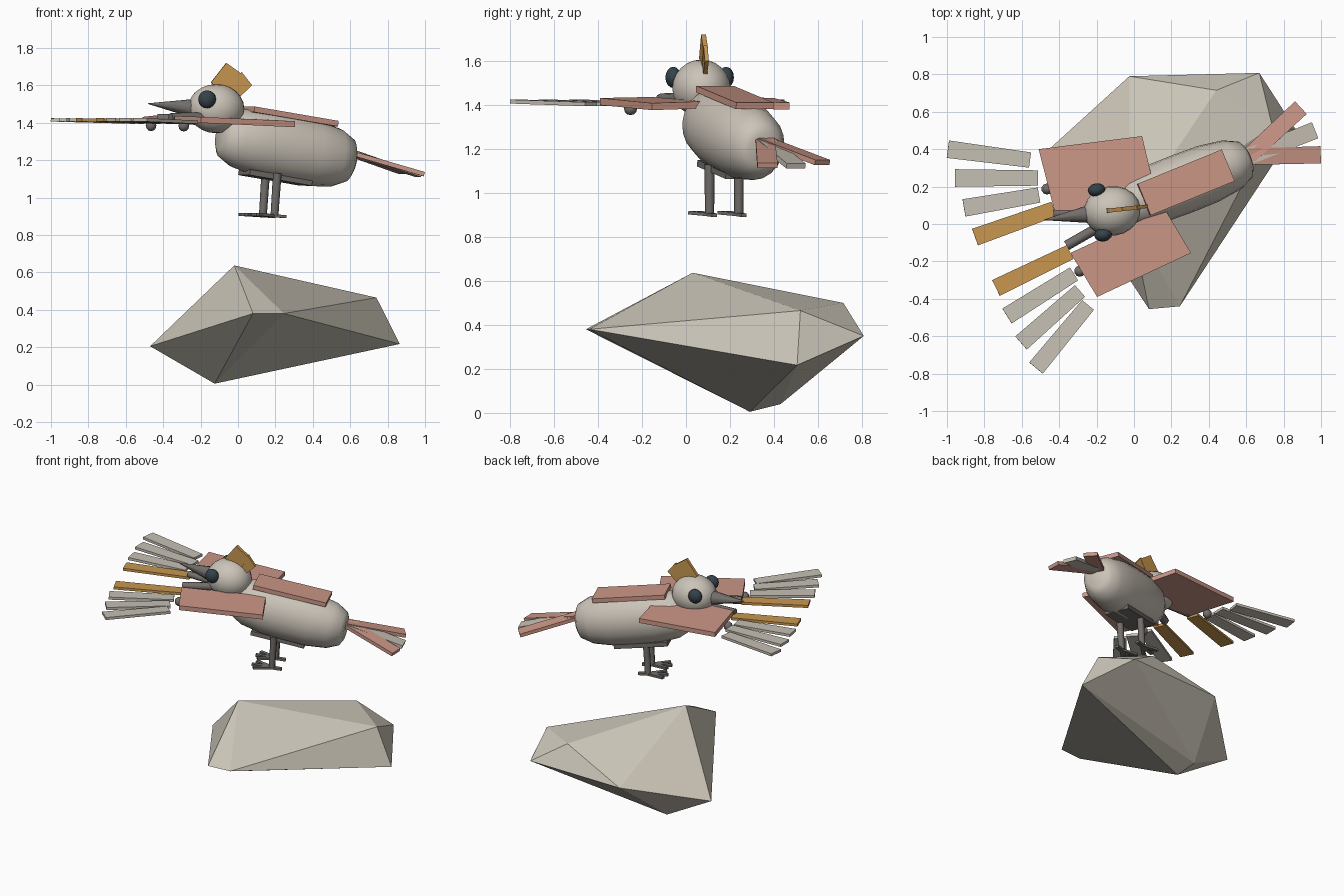
import bpy, bmesh, math
from mathutils import Vector, Matrix

if "Cube" in bpy.data.objects:
    bpy.data.objects.remove(bpy.data.objects["Cube"])

def mat(name, rgb):
    m = bpy.data.materials.new(name)
    m.diffuse_color = (*rgb, 1)
    m.use_nodes = True
    m.node_tree.nodes["Principled BSDF"].inputs["Base Color"].default_value = m.diffuse_color
    return m

CREAM = mat("cream", (0.60, 0.55, 0.48))
STONE = mat("stone", (0.60, 0.56, 0.48))
FEATHER = mat("pale_feather", (0.57, 0.53, 0.46))
PINK = mat("dusty_pink", (0.60, 0.31, 0.24))
GOLD = mat("gold", (0.58, 0.31, 0.08))
GREY = mat("warm_grey", (0.17, 0.155, 0.145))
EYE = mat("eye_slate", (0.035, 0.055, 0.07))

def finish(bm, name, material, smooth=False):
    bmesh.ops.recalc_face_normals(bm, faces=bm.faces)
    me = bpy.data.meshes.new(name)
    bm.to_mesh(me)
    bm.free()
    ob = bpy.data.objects.new(name, me)
    bpy.context.collection.objects.link(ob)
    me.materials.append(material)
    if smooth:
        bpy.ops.object.select_all(action='DESELECT')
        ob.select_set(True)
        bpy.context.view_layer.objects.active = ob
        bpy.ops.object.shade_smooth_by_angle(angle=math.radians(50))
    return ob

def slab(name, corners, offset, material):
    """Solid plate: outline extruded by +-offset."""
    bm = bmesh.new()
    o = Vector(offset)
    lo = [bm.verts.new(Vector(c) - o) for c in corners]
    hi = [bm.verts.new(Vector(c) + o) for c in corners]
    bm.faces.new(lo[::-1])
    bm.faces.new(hi)
    n = len(corners)
    for i in range(n):
        j = (i + 1) % n
        bm.faces.new((lo[i], lo[j], hi[j], hi[i]))
    return finish(bm, name, material)

def plank(name, p0, p1, w0, w1, th, material):
    """Flat board from p0 to p1, width w0 at the root and w1 at the tip."""
    p0, p1 = Vector(p0), Vector(p1)
    d = (p1 - p0).normalized()
    side = d.cross(Vector((0, 0, 1))).normalized()
    up = side.cross(d)
    return slab(name, [p0 - side * w0 / 2, p0 + side * w0 / 2,
                       p1 + side * w1 / 2, p1 - side * w1 / 2], up * th / 2, material)

def ball(name, c, r, material, seg=16, rings=10, yaw=0):
    bm = bmesh.new()
    m = Matrix.Translation(c) @ Matrix.Rotation(yaw, 4, 'Z') @ Matrix.Diagonal((*r, 1))
    bmesh.ops.create_uvsphere(bm, u_segments=seg, v_segments=rings, radius=1, matrix=m)
    return finish(bm, name, material, True)

def rod(name, p0, p1, r0, r1, material, seg=8):
    p0, p1 = Vector(p0), Vector(p1)
    d = p1 - p0
    m = Matrix.Translation((p0 + p1) / 2) @ d.to_track_quat('Z', 'Y').to_matrix().to_4x4()
    bm = bmesh.new()
    bmesh.ops.create_cone(bm, cap_ends=True, segments=seg, radius1=r0, radius2=r1,
                          depth=d.length, matrix=m)
    return finish(bm, name, material, True)

# Faceted boulder
bm = bmesh.new()
for p in [(-.47, .385, .205), (-.02, .03, .637), (.74, .52, .465), (.865, .505, .217),
          (-.125, .29, .005), (.08, -.455, .38), (.245, -.44, .38), (-.025, .79, .335),
          (.67, .808, .35), (.44, .715, .50), (-.15, .43, .04)]:
    bm.verts.new(p)
bmesh.ops.convex_hull(bm, input=bm.verts)
finish(bm, "boulder", STONE)

# Blunt barrel body, lathed along its long axis
YAW = math.radians(21)
place = (Matrix.Translation((.258, .215, 1.265)) @ Matrix.Rotation(YAW, 4, 'Z')
         @ Matrix.Rotation(math.radians(10.5), 4, 'Y'))
half = [(1, .42), (.95, .64), (.75, .86), (.4, .98)]
profile = [(-t, r) for t, r in half] + [(0, 1)] + half[::-1]
bm = bmesh.new()
N = 20
rings = [[bm.verts.new(place @ Vector((t * .385, r * .162 * math.cos(2 * math.pi * i / N),
                                       r * .182 * math.sin(2 * math.pi * i / N))))
          for i in range(N)] for t, r in profile]
for a, b in zip(rings, rings[1:]):
    for i in range(N):
        j = (i + 1) % N
        bm.faces.new((a[i], a[j], b[j], b[i]))
bm.faces.new(rings[0])
bm.faces.new(rings[-1])
finish(bm, "body", CREAM, True)

# Head, eyes, beak
ball("head", (-.117, .07, 1.475), (.152, .133, .131), CREAM, 20, 12, math.radians(7))
ball("right_eye", (-.165, -.058, 1.525), (.048, .036, .048), EYE, 12, 8, math.radians(7))
ball("left_eye", (-.20, .182, 1.525), (.048, .036, .048), EYE, 12, 8, math.radians(7))
rod("beak", (-.24, .053, 1.477), (-.48, .022, 1.502), .05, .002, GREY, 10)

# Crest of two thin plates
def crest(name, pts, th):
    slab(name, [(x, .07 + .11 * (x + .15), z) for x, z in pts], (-.001, th / 2, 0), GOLD)
crest("crest_front", [(-.145, 1.615), (-.063, 1.72), (.028, 1.655), (-.055, 1.53)], .022)
crest("crest_back", [(.02, 1.67), (.075, 1.60), (0, 1.53), (-.06, 1.59)], .018)

# Back and belly plates
plank("back_plate", (.053, .13, 1.472), (.502, .313, 1.395), .183, .183, .03, PINK)
plank("belly_plate", (.034, .13, 1.135), (.366, .26, 1.078), .17, .17, .03, GREY)

# Wing panels
slab("right_wing", [(-.34, -.155, 1.42), (-.197, -.39, 1.415),
                    (.305, -.155, 1.392), (.165, .08, 1.40)], (0, 0, .016), PINK)
slab("left_wing", [(-.51, .40, 1.415), (-.42, .05, 1.425),
                   (.128, .112, 1.40), (.043, .47, 1.395)], (0, 0, .016), PINK)

# Wing feathers: root xy, tip xy
feathers = {
    "left": [(-.556, .342, -.995, .40), (-.513, .246, -.957, .246),
             (-.508, .155, -.909, .086), (-.428, .08, -.85, -.07)],
    "right": [(-.246, -.433, -.524, -.77), (-.289, -.358, -.604, -.636),
              (-.321, -.267, -.679, -.492), (-.342, -.15, -.738, -.342)]}
for side, rows in feathers.items():
    for i, (x0, y0, x1, y1) in enumerate(rows):
        plank(f"{side}_feather_{i + 1}", (x0, y0, 1.403), (x1, y1, 1.415), .082, .094, .018,
              GOLD if i == 3 else FEATHER)

# Wing joints and bones
ball("left_joint", (-.465, .187, 1.385), (.03, .03, .03), GREY, 10, 6)
ball("right_joint", (-.29, -.252, 1.383), (.03, .03, .03), GREY, 10, 6)
rod("right_wing_bone", (-.15, .005, 1.43), (-.36, -.115, 1.425), .027, .027, GREY)
rod("left_wing_bone", (-.2, .06, 1.42), (-.43, .055, 1.425), .022, .022, GREY)

# Tail fan
for name, tip, m in [("tail_left", (.89, .62, 1.138), PINK),
                     ("tail_middle", (.965, .50, 1.122), FEATHER),
                     ("tail_right", (.995, .37, 1.125), PINK)]:
    plank(name, (.61, .36, 1.237), tip, .088, .092, .024, m)

# Legs and toes
fwd = Vector((-math.cos(YAW), -math.sin(YAW), 0))
for side, x, y in [("right", .20, .107), ("left", .138, .24)]:
    rod(f"{side}_leg", (x + .01, y, 1.13), (x - .005, y, .905), .023, .021, GREY)
    foot = Vector((x - .005, y, .902))
    for i, (ang, length) in enumerate([(-24, .125), (0, .135), (24, .125), (180, .065)]):
        d = Matrix.Rotation(math.radians(ang), 3, 'Z') @ fwd
        tip = foot + d * length + Vector((0, 0, .008 if ang != 180 else -.004))
        plank(f"{side}_toe_{i + 1}", foot, tip, .026, .024, .016, GREY)
